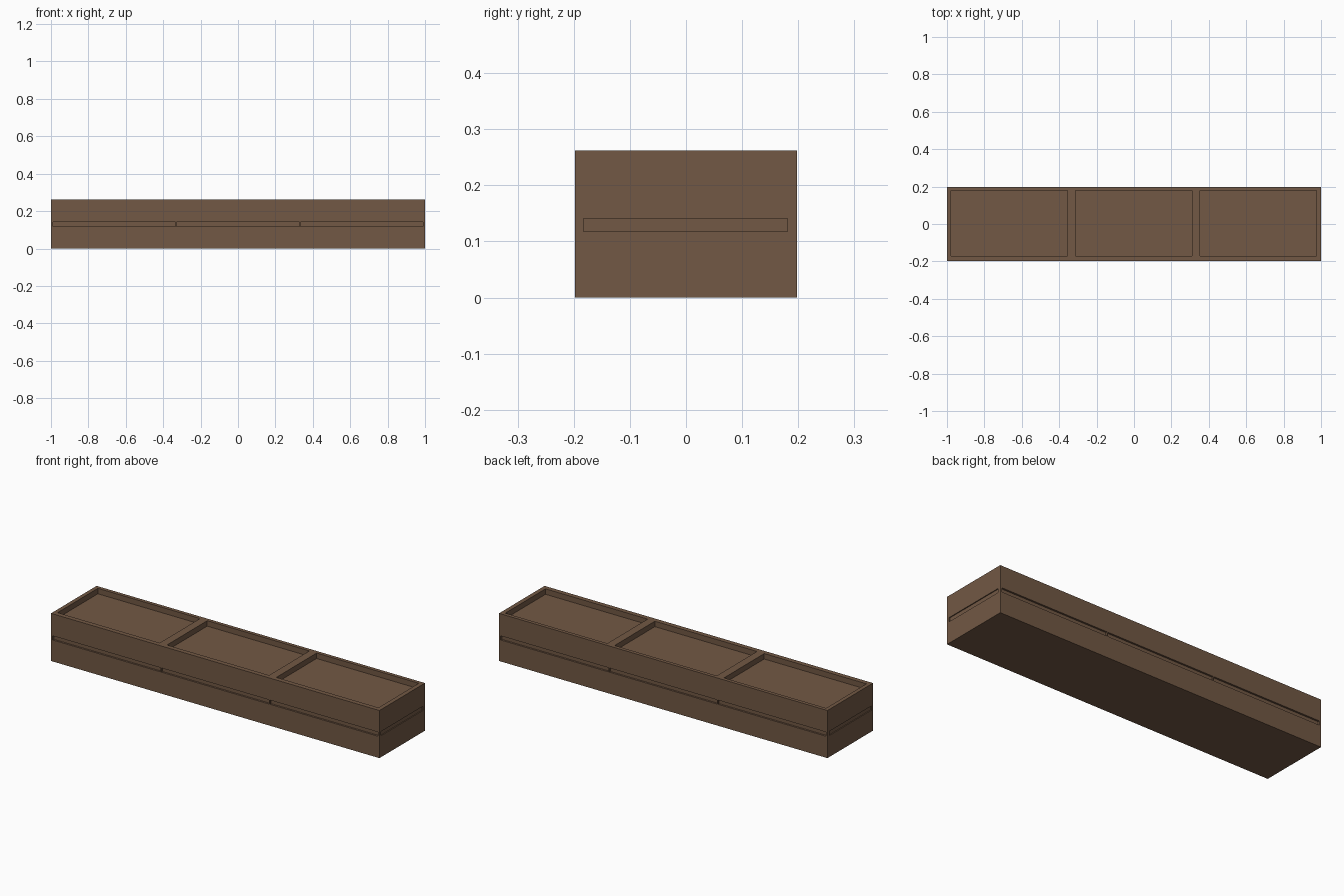
import bpy

if "Cube" in bpy.data.objects:
    bpy.data.objects.remove(bpy.data.objects["Cube"])

brown = bpy.data.materials.new("brown wood")
brown.diffuse_color = (0.168, 0.098, 0.058, 1)
brown.use_nodes = True
brown.node_tree.nodes["Principled BSDF"].inputs["Base Color"].default_value = brown.diffuse_color


def box(name, x0, x1, y0, y1, z0, z1):
    bpy.ops.mesh.primitive_cube_add(size=1, location=((x0 + x1) / 2, (y0 + y1) / 2, (z0 + z1) / 2))
    ob = bpy.context.object
    ob.name = name
    ob.scale = (x1 - x0, y1 - y0, z1 - z0)
    bpy.ops.object.transform_apply(location=True, rotation=False, scale=True)
    ob.data.materials.append(brown)
    return ob


W, H, D = 0.198, 0.262, 0.01
body = box("planter_box", -1, 1, -W, W, 0, H)
cutters = []

# three shallow trays in the top
for cx in (-0.667, -0.001, 0.665):
    cutters.append(box("tray_cutter", cx - 0.311, cx + 0.311, -0.172, 0.178, H - 0.03, H + 0.05))

# grooves on the long sides, split by thin dividers, and one on each end
for s in (-1, 1):
    ya, yb = sorted((s * (W - D), s * (W + 0.05)))
    for cx in (-0.662, 0, 0.662):
        cutters.append(box("side_groove_cutter", cx - 0.328, cx + 0.328, ya, yb, 0.118, 0.141))
    xa, xb = sorted((s * (1 - D / 2), s * 1.05))
    cutters.append(box("end_groove_cutter", xa, xb, -0.183, 0.181, 0.118, 0.141))

# cut everything out, then remove the cutters
for c in cutters:
    c.hide_render = True
    m = body.modifiers.new("cut", 'BOOLEAN')
    m.operation = 'DIFFERENCE'
    m.solver = 'EXACT'
    m.object = c
    bpy.context.view_layer.objects.active = body
    bpy.ops.object.modifier_apply(modifier=m.name)
    bpy.data.objects.remove(c)
